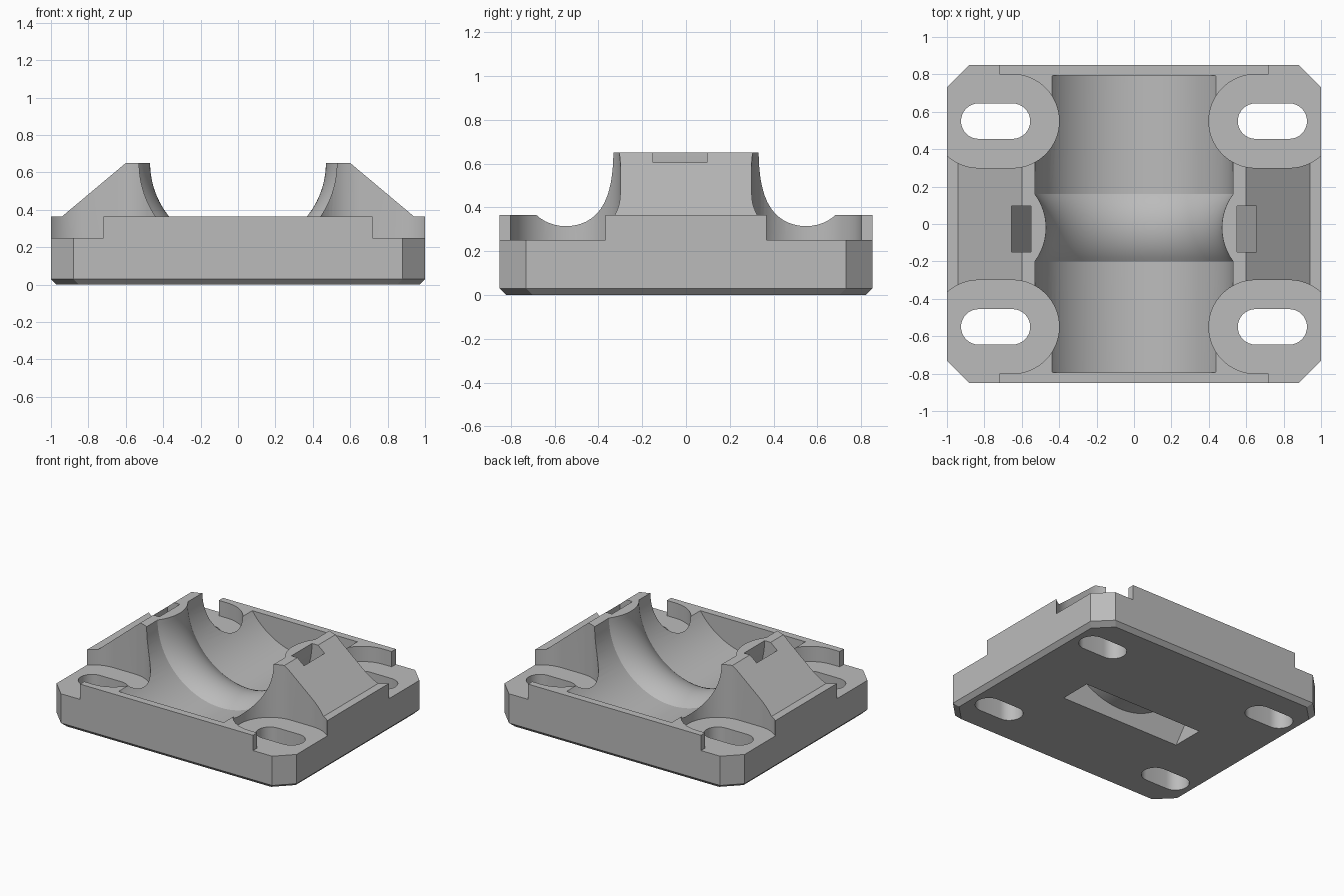
import bpy, bmesh
from math import sin, cos, pi, sqrt, radians

cube = bpy.data.objects.get("Cube")
if cube:
    bpy.data.objects.remove(cube, do_unlink=True)

grey = bpy.data.materials.new("mid_grey")
grey.use_nodes = True
colour = (0.5, 0.5, 0.5, 1)
grey.diffuse_color = colour
grey.node_tree.nodes["Principled BSDF"].inputs["Base Color"].default_value = colour

AXIS_Z = 0.65  # height of the bore axis


def loft(name, rings):
    """Closed solid through equal-length rings of points."""
    bm = bmesh.new()
    loops = [[bm.verts.new(p) for p in ring] for ring in rings]
    n = len(loops[0])
    for a, b in zip(loops, loops[1:]):
        for i in range(n):
            j = (i + 1) % n
            bm.faces.new((a[i], a[j], b[j], b[i]))
    bm.faces.new(loops[0])
    bm.faces.new(loops[-1])
    bmesh.ops.recalc_face_normals(bm, faces=bm.faces)
    mesh = bpy.data.meshes.new(name)
    bm.to_mesh(mesh)
    bm.free()
    mesh.materials.append(grey)
    obj = bpy.data.objects.new(name, mesh)
    bpy.context.collection.objects.link(obj)
    return obj


def prism_z(name, outline, lo, hi):
    return loft(name, [[(x, y, z) for x, y in outline] for z in (lo, hi)])


def prism_y(name, outline, lo, hi):
    return loft(name, [[(x, y, z) for x, z in outline] for y in (lo, hi)])


def combine(target, tool, operation="DIFFERENCE"):
    mod = target.modifiers.new("combine", "BOOLEAN")
    mod.operation = operation
    mod.solver = "EXACT"
    mod.object = tool
    bpy.context.view_layer.objects.active = target
    bpy.ops.object.modifier_apply(modifier=mod.name)
    bpy.data.objects.remove(tool, do_unlink=True)


def obround(sx, cy, radius, steps):
    """Long hole outline in x, mirrored by sx."""
    pts = []
    for cx, start in ((0.83, -pi / 2), (0.65, pi / 2)):
        for i in range(steps + 1):
            a = start + pi * i / steps
            pts.append((sx * (cx + radius * cos(a)), cy + radius * sin(a)))
    return pts


def plate_ring(inset, z):
    x, y, c = 1 - inset, 0.85 - inset, 0.12
    quarter = [(x, y - c), (x - c, y)]
    pts = quarter + [(-u, v) for u, v in reversed(quarter)]
    pts += [(-u, -v) for u, v in pts]
    return [(u, v, z) for u, v in pts]


# Base plate with cut corners and a chamfered underside
holder = loft("bearing_holder", [plate_ring(0.03, 0), plate_ring(0, 0.03), plate_ring(0, 0.365)])

# Sloped shoulders
shoulder = prism_y("shoulders", [(0.94, 0.3), (0.94, 0.365), (0.6, 0.65),
                                 (-0.6, 0.65), (-0.94, 0.365), (-0.94, 0.3)], -0.5, 0.5)
combine(holder, shoulder, "UNION")

# Bore along y, with a rounded ridge around its middle
profile = [(-0.795, 0.525)]
for i in range(17):
    t = -0.18 + 0.36 * i / 16
    profile.append((t - 0.02, 0.47 + 0.3 - sqrt(0.3 ** 2 - t * t)))
profile.append((0.795, 0.525))
SEG = 96
bore = loft("bore_cutter", [[(r * cos(2 * pi * i / SEG), y, AXIS_Z + 0.98 * r * sin(2 * pi * i / SEG))
                             for i in range(SEG)] for y, r in profile])
combine(holder, bore)

# Corner pockets, edge notches and long screw holes
for sx in (-1, 1):
    for sy in (-1, 1):
        cy = 0.55 * sy
        combine(holder, prism_z("pocket_cutter", obround(sx, cy, 0.25, 32), 0.25, 0.9))
        notch = [(sx * x, sy * y) for x, y in ((0.72, 0.55), (1.1, 0.55), (1.1, 0.9), (0.72, 0.9))]
        combine(holder, prism_z("notch_cutter", notch, 0.25, 0.9))
        combine(holder, prism_z("hole_cutter", obround(sx, cy, 0.095, 16), -0.1, 0.5))

# Strap channel: faceted outside, round inside, open at top and bottom
outer = [(0.655, 0.9), (0.655, 0.375), (0.492, -0.02)]
inner = [(0.55 * cos(a), AXIS_Z + 0.55 * sin(a)) for a in (-pi + pi * i / 48 for i in range(49))]
strap = outer + [(-x, z) for x, z in reversed(outer)] + [(-0.55, 0.9)] + inner + [(0.55, 0.9)]
combine(holder, prism_y("strap_cutter", strap, -0.15, 0.095))

# Smooth curved walls, crisp edges
bpy.ops.object.select_all(action="DESELECT")
holder.select_set(True)
bpy.context.view_layer.objects.active = holder
bpy.ops.object.shade_smooth_by_angle(angle=radians(20))
